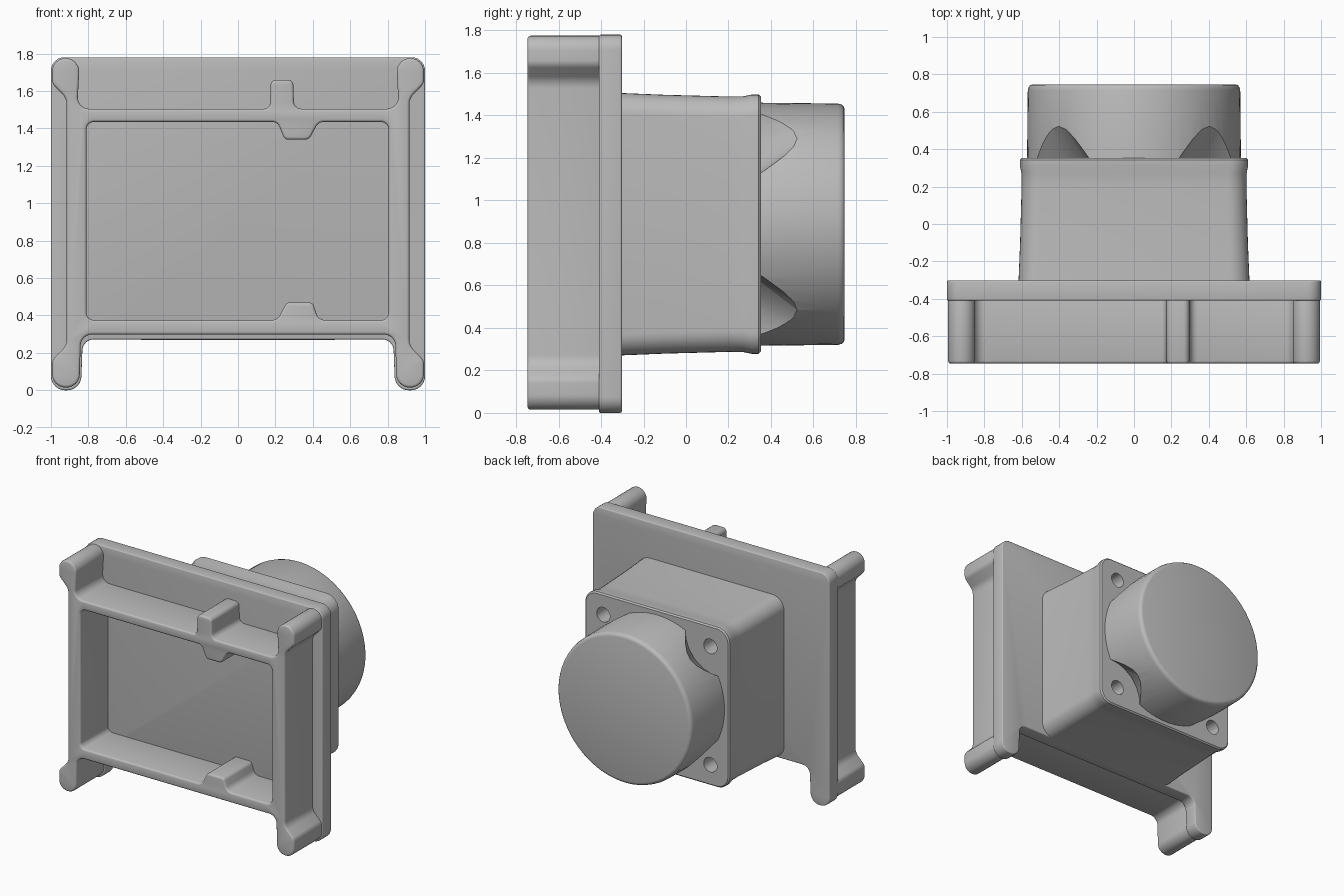
import bpy, bmesh, math
from mathutils import Vector, Matrix

cube = bpy.data.objects.get("Cube")
if cube:
    bpy.data.objects.remove(cube)

grey = bpy.data.materials.new("plain_grey")
grey.use_nodes = True
grey.diffuse_color = (0.5, 0.5, 0.5, 1)
grey.node_tree.nodes["Principled BSDF"].inputs["Base Color"].default_value = (0.5, 0.5, 0.5, 1)

CZ = 0.888  # height of the motor axis


def rounded(corners, steps=6):
    """Closed outline with an arc at each (x, z, radius) corner."""
    out = []
    for i, (x, z, r) in enumerate(corners):
        p = Vector((x, z))
        a = (Vector(corners[i - 1][:2]) - p).normalized()
        b = (Vector(corners[(i + 1) % len(corners)][:2]) - p).normalized()
        half = a.angle(b) / 2
        c = p + (a + b).normalized() * r / math.sin(half)
        t = r / math.tan(half)
        v0, v1 = p + a * t - c, p + b * t - c
        out += [c + v0.lerp(v1, k / steps).normalized() * r for k in range(steps + 1)]
    return out


def mirrored(half):
    return half + [(-x, z, r) for x, z, r in reversed(half)]


def finish(name, mesh):
    bm = bmesh.new()
    bm.from_mesh(mesh)
    bmesh.ops.remove_doubles(bm, verts=bm.verts, dist=0.0002)
    bmesh.ops.recalc_face_normals(bm, faces=bm.faces)
    bm.to_mesh(mesh)
    bm.free()
    mesh.materials.clear()
    mesh.materials.append(grey)
    obj = bpy.data.objects.new(name, mesh)
    bpy.context.collection.objects.link(obj)
    return obj


def smooth(obj, angle=35):
    bpy.ops.object.select_all(action='DESELECT')
    obj.select_set(True)
    bpy.context.view_layer.objects.active = obj
    bpy.ops.object.shade_smooth_by_angle(angle=math.radians(angle))


def slab(name, outlines, y0, y1, bevel):
    """Extrude flat outlines (later ones are holes) from y0 to y1."""
    cu = bpy.data.curves.new(name, 'CURVE')
    cu.dimensions, cu.fill_mode = '2D', 'BOTH'
    cu.extrude = (y1 - y0) / 2 - bevel
    cu.bevel_depth, cu.bevel_resolution, cu.offset = bevel, 2, -bevel
    for pts in outlines:
        sp = cu.splines.new('POLY')
        sp.points.add(len(pts) - 1)
        for q, p in zip(sp.points, pts):
            q.co = (p.x, p.y, 0, 1)
        sp.use_cyclic_u = True
    tmp = bpy.data.objects.new("outline", cu)
    bpy.context.collection.objects.link(tmp)
    deps = bpy.context.evaluated_depsgraph_get()
    mesh = bpy.data.meshes.new_from_object(tmp.evaluated_get(deps))
    bpy.data.objects.remove(tmp)
    mesh.transform(Matrix.Translation((0, (y0 + y1) / 2, 0)) @ Matrix.Rotation(math.pi / 2, 4, 'X'))
    obj = finish(name, mesh)
    smooth(obj)
    return obj


def loft(name, sections, x=0, z=CZ, steps=6):
    """Skin rounded squares given as (y, half width, corner radius)."""
    bm = bmesh.new()
    rings = []
    for y, h, r in sections:
        pts = rounded([(h, h, r), (h, -h, r), (-h, -h, r), (-h, h, r)], steps)
        rings.append([bm.verts.new((x + p.x, y, z + p.y)) for p in pts])
    for a, b in zip(rings, rings[1:]):
        for i in range(len(a)):
            bm.faces.new((a[i - 1], a[i], b[i], b[i - 1]))
    bm.faces.new(rings[0])
    bm.faces.new(rings[-1])
    mesh = bpy.data.meshes.new(name)
    bm.to_mesh(mesh)
    bm.free()
    return finish(name, mesh)


def cut_corners(target, offset, sections):
    """Cut one round shape at each of the four diagonal positions."""
    for sx in (-1, 1):
        for sz in (-1, 1):
            cutter = loft("cutter", sections, sx * offset, CZ + sz * offset)
            mod = target.modifiers.new("cut", 'BOOLEAN')
            mod.operation, mod.solver, mod.object = 'DIFFERENCE', 'EXACT', cutter
            bpy.context.view_layer.objects.active = target
            bpy.ops.object.modifier_apply(modifier=mod.name)
            bpy.data.objects.remove(cutter)


# Mounting plate with two legs
plate = mirrored([(1, 1.78, .07), (1, 0, .075), (.84, 0, .075), (.83, .272, .06)])
slab("mounting_plate", [rounded(plate)], -0.41, -0.302, 0.008)

# Raised rim with corner posts and a tab
tab = [(.17, 1.505, .03), (.175, 1.66, .03), (.295, 1.66, .03), (.30, 1.505, .04)]
side = [(.86, 1.505, .06), (.845, 1.775, .07), (.994, 1.775, .07), (.994, 1.64, .05),
        (.916, 1.56, .08), (.916, .24, .08), (.994, .16, .05), (.994, .015, .07),
        (.848, .015, .07), (.84, .298, .06)]
pocket = [(-.81, 1.435, .04), (.21, 1.435, .04), (.25, 1.34, .03), (.38, 1.34, .04),
          (.43, 1.435, .05), (.805, 1.435, .04), (.805, .375, .04), (.43, .375, .05),
          (.40, .47, .03), (.26, .47, .03), (.21, .375, .05), (-.81, .375, .04)]
slab("front_rim", [rounded(tab + mirrored(side)), rounded(pocket)], -0.746, -0.36, 0.014)

# Square housing with a slight lip and four screw holes
body = loft("motor_housing", [(-.32, .618, .1), (-.1, .609, .1), (.2, .601, .1), (.27, .602, .1),
                              (.31, .61, .1), (.342, .61, .1), (.352, .6, .09)])
cut_corners(body, 0.452, [(.15, .056, .056), (.4, .056, .056)])
smooth(body)

# Round cap with clearance scoops beside the screws
cap = loft("round_cap", [(.33, .572, .572), (.715, .568, .568), (.733, .563, .563),
                         (.743, .554, .554), (.747, .54, .54)], steps=16)
cut_corners(cap, 0.51, [(.31, .298, .298), (.60, .098, .098)])
smooth(cap)
